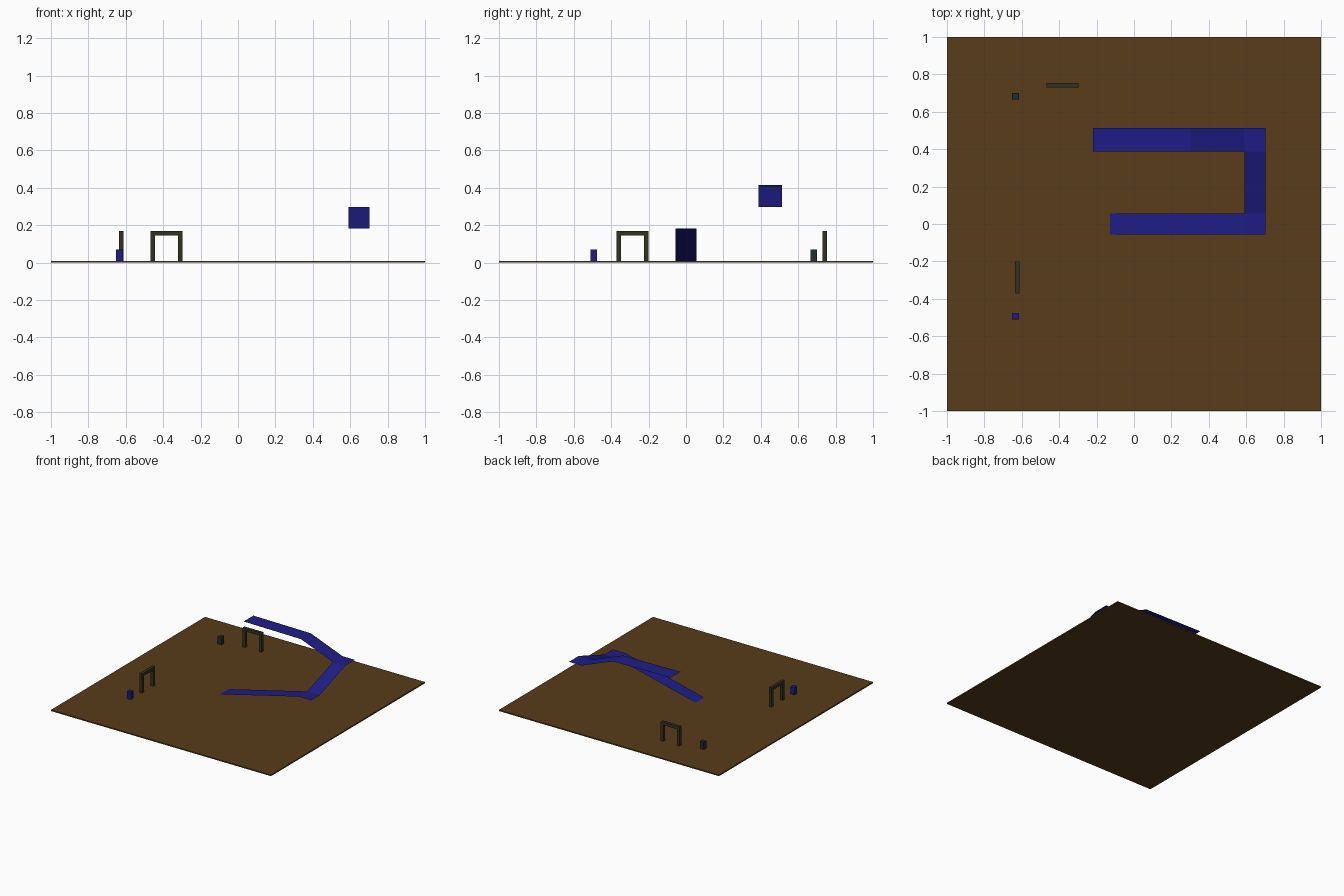
import bpy, bmesh

if "Cube" in bpy.data.objects:
    bpy.data.objects.remove(bpy.data.objects["Cube"])


def material(name, rgb):
    m = bpy.data.materials.new(name)
    m.diffuse_color = (*rgb, 1)
    m.use_nodes = True
    m.node_tree.nodes["Principled BSDF"].inputs["Base Color"].default_value = m.diffuse_color
    return m


BROWN = material("brown", (0.10, 0.045, 0.010))
BLUE = material("blue", (0.013, 0.012, 0.24))
OLIVE = material("olive", (0.032, 0.032, 0.014))
TEAL = material("teal", (0.014, 0.025, 0.035))
GROUND = 0.01


def finish(name, bm, mat):
    mesh = bpy.data.meshes.new(name)
    bm.to_mesh(mesh)
    bm.free()
    mesh.materials.append(mat)
    ob = bpy.data.objects.new(name, mesh)
    bpy.context.collection.objects.link(ob)
    return ob


def box(name, lo, hi, mat):
    bm = bmesh.new()
    bmesh.ops.create_cube(bm, size=1)
    for v in bm.verts:
        v.co = [l + (c + 0.5) * (h - l) for l, h, c in zip(lo, hi, v.co)]
    return finish(name, bm, mat)


def sheet(name, rows, mat):
    """Thin strip skinned between successive pairs of edge points."""
    bm = bmesh.new()
    pairs = [[bm.verts.new(p) for p in row] for row in rows]
    for (a, b), (c, d) in zip(pairs, pairs[1:]):
        bm.faces.new((a, c, d, b))
    bmesh.ops.recalc_face_normals(bm, faces=bm.faces)
    bm.normal_update()
    if sum(f.normal.z for f in bm.faces) < 0:
        bmesh.ops.reverse_faces(bm, faces=bm.faces)
    return finish(name, bm, mat)


def gate(name, center, along_y):
    """Square-legged arch, profile extruded through its thickness."""
    w, h, t, d = 0.0855, 0.168, 0.024, 0.012
    profile = [(-w, GROUND), (-w, h), (w, h), (w, GROUND),
               (w - t, GROUND), (w - t, h - t), (t - w, h - t), (t - w, GROUND)]
    bm = bmesh.new()
    cx, cy = center

    def place(u, v, z):
        return (cx + v, cy + u, z) if along_y else (cx + u, cy + v, z)

    face = bm.faces.new([bm.verts.new(place(u, -d, z)) for u, z in profile])
    out = bmesh.ops.extrude_face_region(bm, geom=[face], use_keep_orig=True)
    for v in out["geom"]:
        if isinstance(v, bmesh.types.BMVert):
            v.co[0 if along_y else 1] += 2 * d
    bmesh.ops.recalc_face_normals(bm, faces=bm.faces)
    return finish(name, bm, OLIVE)


# Ground slab
box("ground", (-1, -1, 0), (1, 1, GROUND), BROWN)

# Folded walkway: ramp, landing, cross ramp, landing, ramp, upper deck
x0, x1 = 0.59, 0.704
y0, y1, y2, y3 = -0.055, 0.057, 0.387, 0.514
z1, z2, z3 = 0.183, 0.298, 0.409
sheet("lower_ramp", [[(x, y0, z), (x, y1, z)]
                     for x, z in ((-0.128, GROUND), (x0, z1), (x1, z1))], BLUE)
sheet("cross_ramp", [[(x0, y, z), (x1, y, z)]
                     for y, z in ((y1, z1), (y2, z2), (y3, z2))], BLUE)
sheet("upper_ramp", [[(x, y2, z), (x, y3, z)]
                     for x, z in ((x0, z2), (0.302, z3), (-0.22, 0.415))], BLUE)

# Two gates with a small marker block beside each
gate("back_gate", (-0.383, 0.741), False)
gate("front_gate", (-0.624, -0.286), True)
for name, y, mat in (("back_block", 0.683, TEAL), ("front_block", -0.493, BLUE)):
    box(name, (-0.652, y - 0.018, GROUND), (-0.616, y + 0.018, 0.071), mat)
